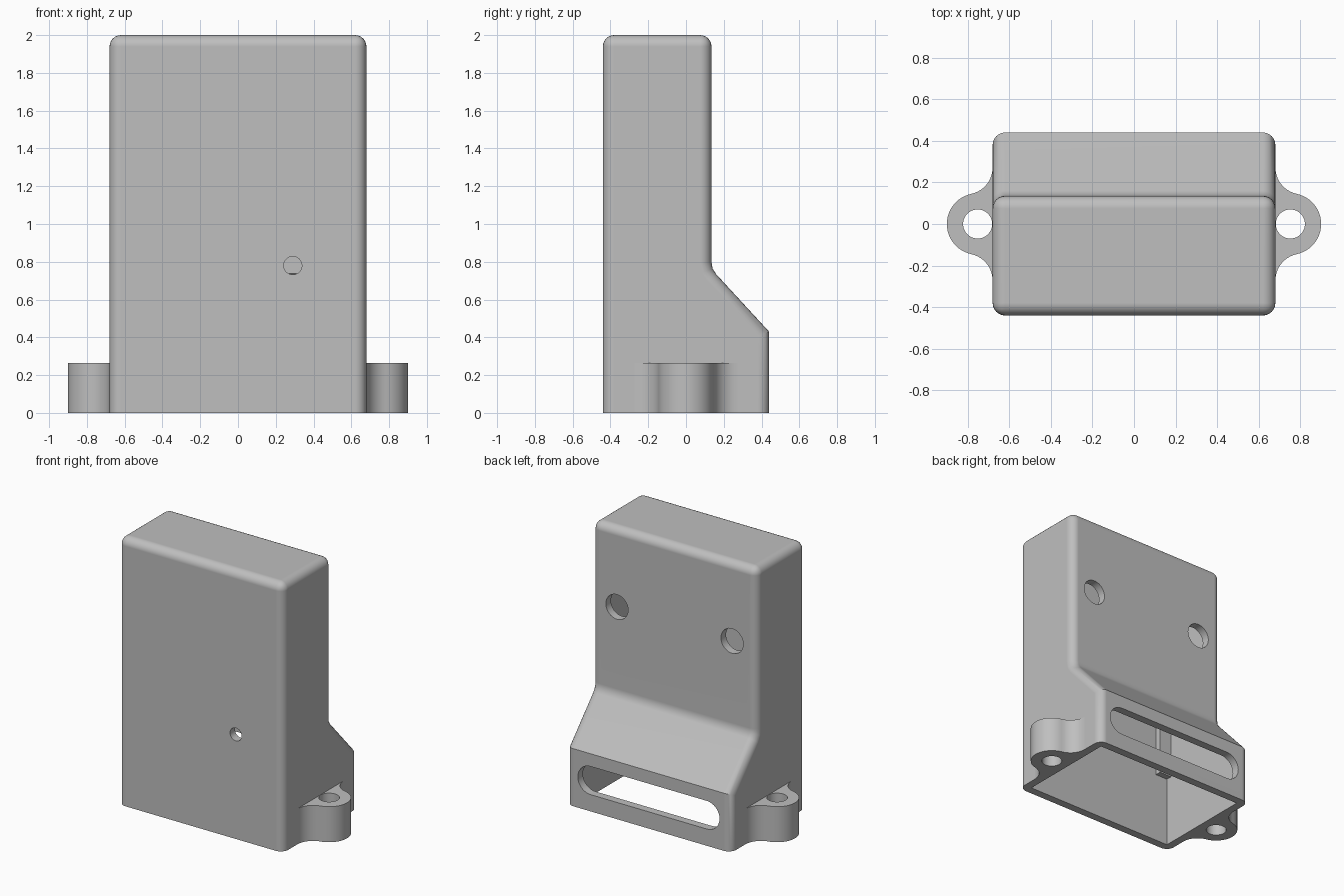
import bpy, bmesh
from math import sin, cos, radians, atan2, degrees

cube = bpy.data.objects.get("Cube")
if cube:
    bpy.data.objects.remove(cube, do_unlink=True)

grey = bpy.data.materials.new("plain grey")
grey.use_nodes = True
colour = (0.52, 0.52, 0.52, 1)
grey.diffuse_color = colour
grey.node_tree.nodes["Principled BSDF"].inputs["Base Color"].default_value = colour

W, D, H = 0.68, 0.44, 2.0      # half width, half depth, height
NECK = 0.135                   # back face of the upper part
WALL = 0.06


def arc(cx, cy, r, start, end, steps=16):
    angles = [radians(start + (end - start) * i / steps) for i in range(steps + 1)]
    return [(cx + r * cos(a), cy + r * sin(a)) for a in angles]


def circle(cx, cy, r, steps=40):
    return arc(cx, cy, r, 0, 360, steps)[:-1]


def prism(name, points, axis, lo, hi, rounded=None):
    """Extrude a closed profile along an axis; optionally round chosen edges."""
    place = {"X": lambda a, b, d: (d, a, b),
             "Y": lambda a, b, d: (a, d, b),
             "Z": lambda a, b, d: (a, b, d)}[axis]
    bm = bmesh.new()
    ends = [[bm.verts.new(place(a, b, d)) for a, b in points] for d in (lo, hi)]
    for end in ends:
        bm.faces.new(end)
    n = len(points)
    for i in range(n):
        j = (i + 1) % n
        bm.faces.new((ends[0][i], ends[0][j], ends[1][j], ends[1][i]))
    bmesh.ops.recalc_face_normals(bm, faces=bm.faces)
    if rounded:
        edges = [e for e in bm.edges if rounded(e)]
        bmesh.ops.bevel(bm, geom=edges, offset=WALL, segments=6, profile=0.5,
                        affect="EDGES", clamp_overlap=False)
    mesh = bpy.data.meshes.new(name)
    bm.to_mesh(mesh)
    bm.free()
    mesh.materials.append(grey)
    obj = bpy.data.objects.new(name, mesh)
    bpy.context.collection.objects.link(obj)
    return obj


def activate(obj):
    bpy.ops.object.select_all(action="DESELECT")
    obj.select_set(True)
    bpy.context.view_layer.objects.active = obj


def cut(obj, cutter):
    activate(obj)
    mod = obj.modifiers.new("cut", "BOOLEAN")
    mod.operation, mod.solver, mod.object = "DIFFERENCE", "EXACT", cutter
    bpy.ops.object.modifier_apply(modifier=mod.name)
    bpy.data.objects.remove(cutter, do_unlink=True)


def smooth(obj):
    activate(obj)
    bpy.ops.object.shade_smooth_by_angle(angle=radians(30))
    mod = obj.modifiers.new("even shading", "WEIGHTED_NORMAL")
    mod.keep_sharp = True


def is_rounded(edge):
    a, b = (v.co for v in edge.verts)
    if abs(a.x - b.x) > 0.1:
        return a.z > H - 0.01
    return max(a.z, b.z) > 0.01


# Case shell: slim upper part, sloping out to a deeper foot
side = [(-D, 0), (D, 0), (D, 0.43), (0.16, 0.734), (0.141, 0.764),
        (NECK, 0.80), (NECK, H), (-D, H)]
case = prism("case_shell", side, "X", -W, W, is_rounded)

# Hollow inside, open at the bottom
inner_back = NECK - WALL
inside = [(WALL - D, -0.1), (D - WALL, -0.1), (D - WALL, 0.406),
          (inner_back, 0.737), (inner_back, H - WALL), (WALL - D, H - WALL)]
cut(case, prism("cavity_cutter", inside, "X", WALL - W, W - WALL))

# Cable slot in the back of the foot
r, reach, mid = 0.105, 0.48, 0.23
slot = arc(reach, mid, r, -90, 90) + arc(-reach, mid, r, 90, 270)
cut(case, prism("slot_cutter", slot, "Y", 0.3, 0.6))

# Two round holes high on the back, one small hole in the front
for x in (-0.475, 0.475):
    cut(case, prism("back_hole_cutter", circle(x, 1.41, 0.092), "Y", 0, 0.3))
cut(case, prism("front_hole_cutter", circle(0.29, 0.78, 0.048), "Y", -0.6, -0.3))
smooth(case)

# Screw lugs blended into both sides
cx, lug_r, blend = 0.752, 0.148, 0.13
bx = W + blend
by = ((lug_r + blend) ** 2 - (bx - cx) ** 2) ** 0.5
turn = degrees(atan2(by, bx - cx))
half = arc(bx, by, blend, 180, 180 + turn, 10)
outline = (arc(bx, -by, blend, 180, 180 - turn, 10)
           + arc(cx, 0, lug_r, -turn, turn, 24)[1:-1] + half[::-1])
for label, s in (("left", 1), ("right", -1)):
    lug = prism(label + "_lug", [(s * x, y) for x, y in outline], "Z", 0, 0.265)
    cut(lug, prism("lug_hole_cutter", circle(s * cx, 0, 0.07), "Z", -0.1, 0.4))
    smooth(lug)

    # Inner corner rib behind the front wall
    x0, y0 = W - WALL, WALL - D
    rib = [(s * x0, y0), (s * (x0 - 0.1), y0),
           (s * (x0 - 0.1), y0 + 0.045), (s * x0, y0 + 0.045)]
    prism(label + "_inner_rib", rib, "Z", 0.53, H - WALL)
